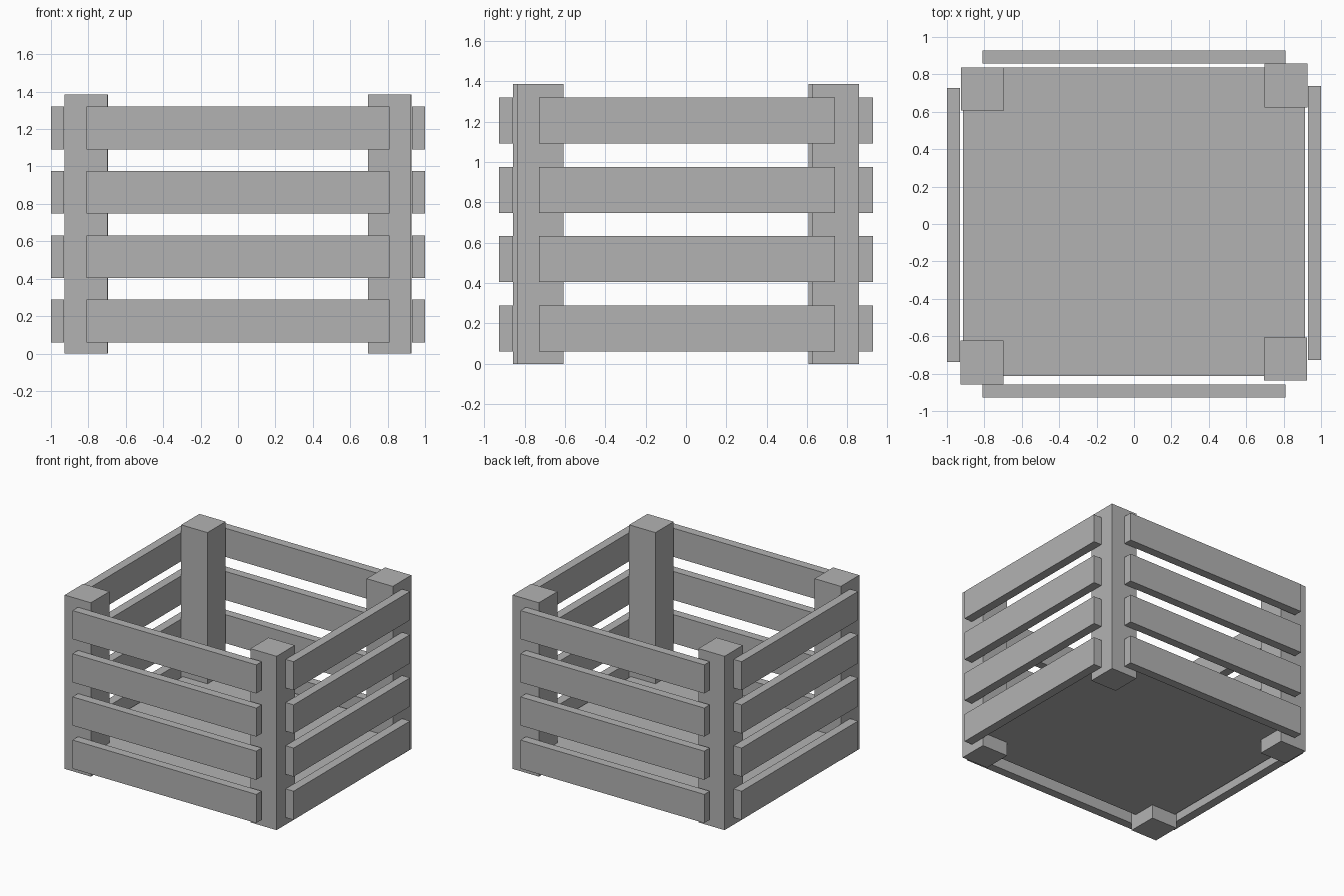
import bpy

default = bpy.data.objects.get("Cube")
if default:
    bpy.data.objects.remove(default, do_unlink=True)

# Single plain material
grey = bpy.data.materials.new("plain grey")
grey.use_nodes = True
colour = (0.45, 0.45, 0.45, 1)
grey.diffuse_color = colour
grey.node_tree.nodes["Principled BSDF"].inputs["Base Color"].default_value = colour


def box(name, x, y, z):
    """Flat-sided board spanning the given (low, high) ranges."""
    spans = (x, y, z)
    bpy.ops.mesh.primitive_cube_add(size=1, location=[(a + b) / 2 for a, b in spans])
    part = bpy.context.object
    part.name = name
    part.scale = [b - a for a, b in spans]
    bpy.ops.object.transform_apply(location=False, rotation=False, scale=True)
    part.data.materials.append(grey)
    return part


def span(a, b, turn):
    """Range turned half a circle about the centre when turn is -1."""
    return tuple(sorted((a * turn, b * turn)))


HEIGHT = 1.385
SLAT_BOTTOM, SLAT_HEIGHT, SLAT_STEP = 0.06, 0.228, 0.344

# Floor board
box("floor", (-0.913, 0.913), (-0.812, 0.837), (0.11, 0.18))

# Each half of the crate is the other half turned around
for turn, end, side in ((1, "front", "right"), (-1, "back", "left")):
    # Corner posts
    box(end + "_outer_post", span(-0.928, -0.697, turn), span(-0.857, -0.623, turn), (0, HEIGHT))
    box(end + "_inner_post", span(0.695, 0.926, turn), span(-0.837, -0.608, turn), (0, HEIGHT))

    # Four slats along each wall
    for i in range(4):
        low = SLAT_BOTTOM + i * SLAT_STEP
        z = (low, low + SLAT_HEIGHT)
        box(f"{end}_slat_{i + 1}", span(-0.81, 0.81, turn), span(-0.927, -0.858, turn), z)
        box(f"{side}_slat_{i + 1}", span(-1, -0.93, turn), span(-0.738, 0.728, turn), z)
